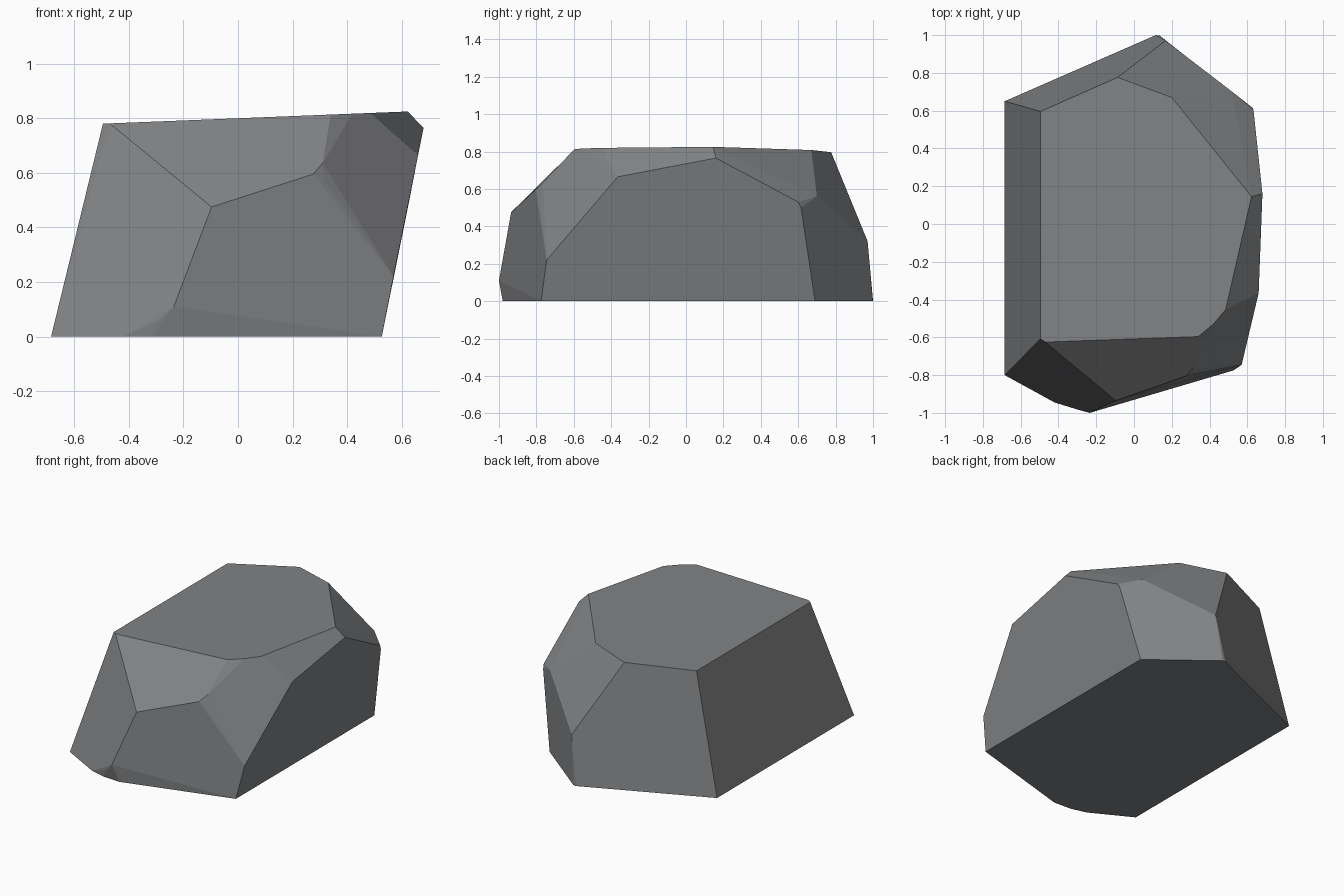
import bpy, bmesh, math

if "Cube" in bpy.data.objects:
    bpy.data.objects.remove(bpy.data.objects["Cube"])

# Key corners of the chipped boulder, grouped by ring
base = [(-.685, .65), (-.685, -.80), (-.42, -.945), (-.315, -.973), (-.19, -.98),
        (.527, -.775), (.527, .69), (.135, .998), (.115, 1.0)]
middle = [(-.29, -.985, .06), (-.235, -1.0, .11), (-.097, -.935, .475),   # front chips
          (.275, -.805, .595), (.315, -.787, .575), (.31, -.765, .635),
          (.57, -.745, .22), (.66, -.365, .665), (.68, .16, .765),        # right side
          (.633, .60, .53), (.628, .615, .50), (.52, .70, .56),           # back right
          (.167, .971, .32)]
crown = [(-.495, .596), (-.495, -.608), (-.47, -.625), (.34, -.596), (.42, -.53),
         (.485, -.453), (.622, .145), (.20, .67), (-.087, .776)]


def top_height(x):
    """The crown is a plane rising gently to the right."""
    return .80 + .04 * x


points = [(x, y, 0) for x, y in base] + middle + [(x, y, top_height(x)) for x, y in crown]

# Boulder: convex shell of the corners, with near-flat triangles merged
bm = bmesh.new()
for p in points:
    bm.verts.new(p)
hull = bmesh.ops.convex_hull(bm, input=bm.verts[:])
bmesh.ops.delete(bm, geom=[v for v in bm.verts if not v.link_faces], context='VERTS')
bmesh.ops.dissolve_limit(bm, angle_limit=math.radians(3), verts=bm.verts[:], edges=bm.edges[:])
bmesh.ops.recalc_face_normals(bm, faces=bm.faces[:])

mesh = bpy.data.meshes.new("boulder")
bm.to_mesh(mesh)
bm.free()
boulder = bpy.data.objects.new("boulder", mesh)
bpy.context.collection.objects.link(boulder)

# Single stone grey
stone = bpy.data.materials.new("stone grey")
stone.diffuse_color = (.22, .225, .232, 1)
stone.use_nodes = True
stone.node_tree.nodes["Principled BSDF"].inputs["Base Color"].default_value = stone.diffuse_color
mesh.materials.append(stone)
